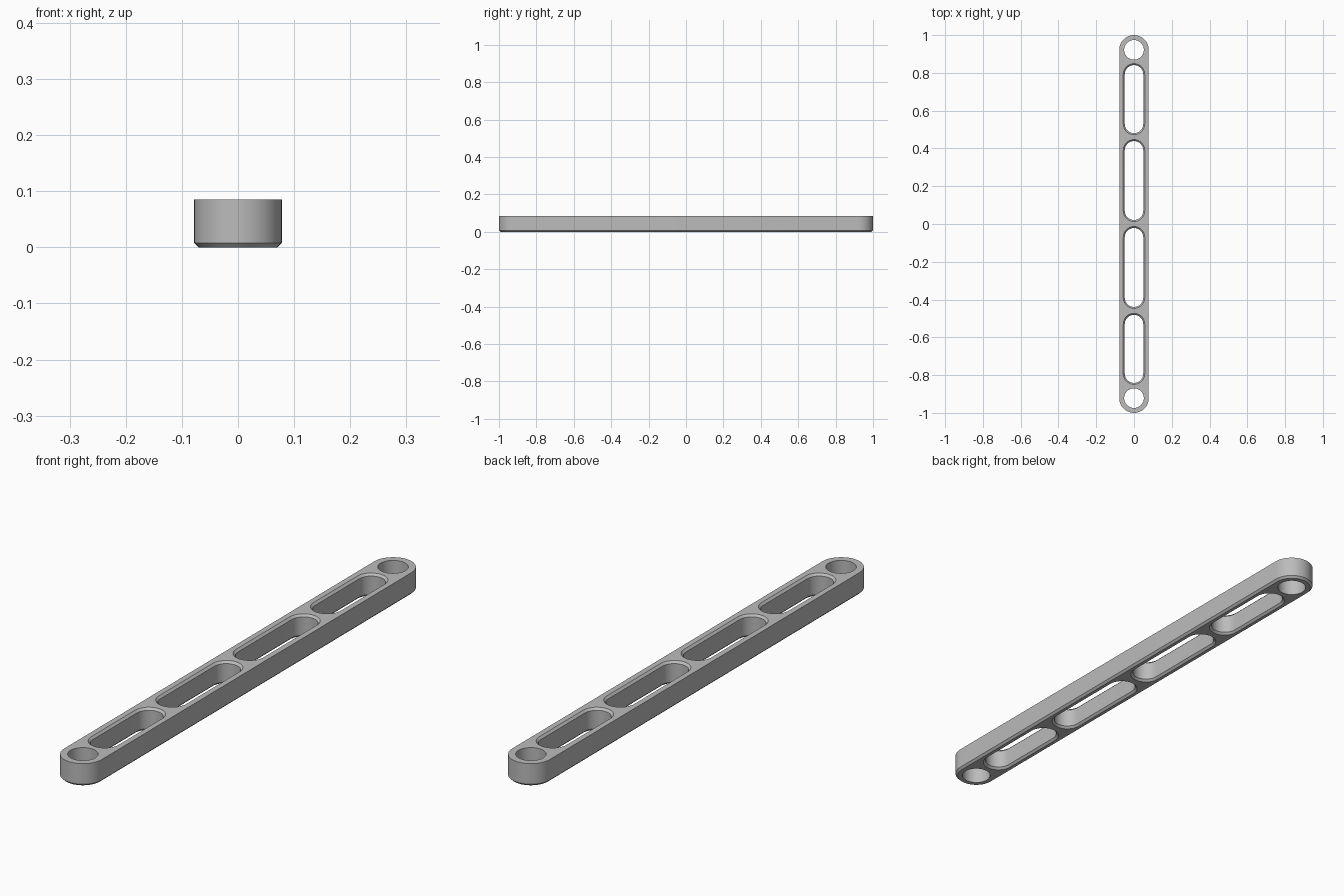
import bpy, bmesh, math

cube = bpy.data.objects.get("Cube")
if cube:
    bpy.data.objects.remove(cube, do_unlink=True)

HEIGHT = 0.085
HALF_WIDTH = 0.078
CHAMFER = 0.008
HOLE_RADIUS = 0.052
HOLE_Y = 0.922
SLOT_RADIUS = 0.049
ARC_STEPS = 24

metal = bpy.data.materials.new("plain grey")
metal.use_nodes = True
grey = (0.5, 0.5, 0.5, 1)
metal.diffuse_color = grey
metal.node_tree.nodes["Principled BSDF"].inputs["Base Color"].default_value = grey

bm = bmesh.new()


def stadium(y0, y1, radius, z):
    """Ring of vertices: two half circles centred at y0 and y1."""
    ring = []
    for centre, start in ((y1, 0), (y0, math.pi)):
        for i in range(ARC_STEPS + 1):
            a = start + math.pi * i / ARC_STEPS
            ring.append(bm.verts.new((radius * math.cos(a), centre + radius * math.sin(a), z)))
    return ring


def wall(y0, y1, levels):
    """Stack rings of (radius, z) into a wall; return bottom and top edges."""
    rings = [stadium(y0, y1, r, z) for r, z in levels]
    n = len(rings[0])
    for low, high in zip(rings, rings[1:]):
        for i in range(n):
            j = (i + 1) % n
            bm.faces.new((low[i], low[j], high[j], high[i]))
    return [[bm.edges.get((ring[i], ring[(i + 1) % n])) for i in range(n)]
            for ring in (rings[0], rings[-1])]


# Outer side, chamfered only along the bottom
walls = [wall(HALF_WIDTH - 1, 1 - HALF_WIDTH,
              [(HALF_WIDTH - CHAMFER, 0), (HALF_WIDTH, CHAMFER), (HALF_WIDTH, HEIGHT)])]

# Slots, chamfered at both rims
rim = SLOT_RADIUS + CHAMFER
slot_levels = [(rim, 0), (SLOT_RADIUS, CHAMFER), (SLOT_RADIUS, HEIGHT - CHAMFER), (rim, HEIGHT)]
for near, far in ((0.013, 0.447), (0.473, 0.849)):
    for y0, y1 in ((near + rim, far - rim), (rim - far, -near - rim)):
        walls.append(wall(y0, y1, slot_levels))

# Plain round holes at the ends
for y in (-HOLE_Y, HOLE_Y):
    walls.append(wall(y, y, [(HOLE_RADIUS, 0), (HOLE_RADIUS, HEIGHT)]))

# Flat bottom and top, filled around the openings
for side, z in ((0, -1), (1, 1)):
    edges = [e for w in walls for e in w[side]]
    bmesh.ops.triangle_fill(bm, use_beauty=True, use_dissolve=False, edges=edges, normal=(0, 0, z))

bmesh.ops.remove_doubles(bm, verts=bm.verts, dist=0.00001)
bmesh.ops.recalc_face_normals(bm, faces=bm.faces)

mesh = bpy.data.meshes.new("slotted_bar")
bm.to_mesh(mesh)
bm.free()
mesh.materials.append(metal)
bar = bpy.data.objects.new("slotted_bar", mesh)
bpy.context.collection.objects.link(bar)

# Smooth round walls, crisp rims
bpy.ops.object.select_all(action="DESELECT")
bar.select_set(True)
bpy.context.view_layer.objects.active = bar
bpy.ops.object.shade_smooth_by_angle(angle=math.radians(30))
